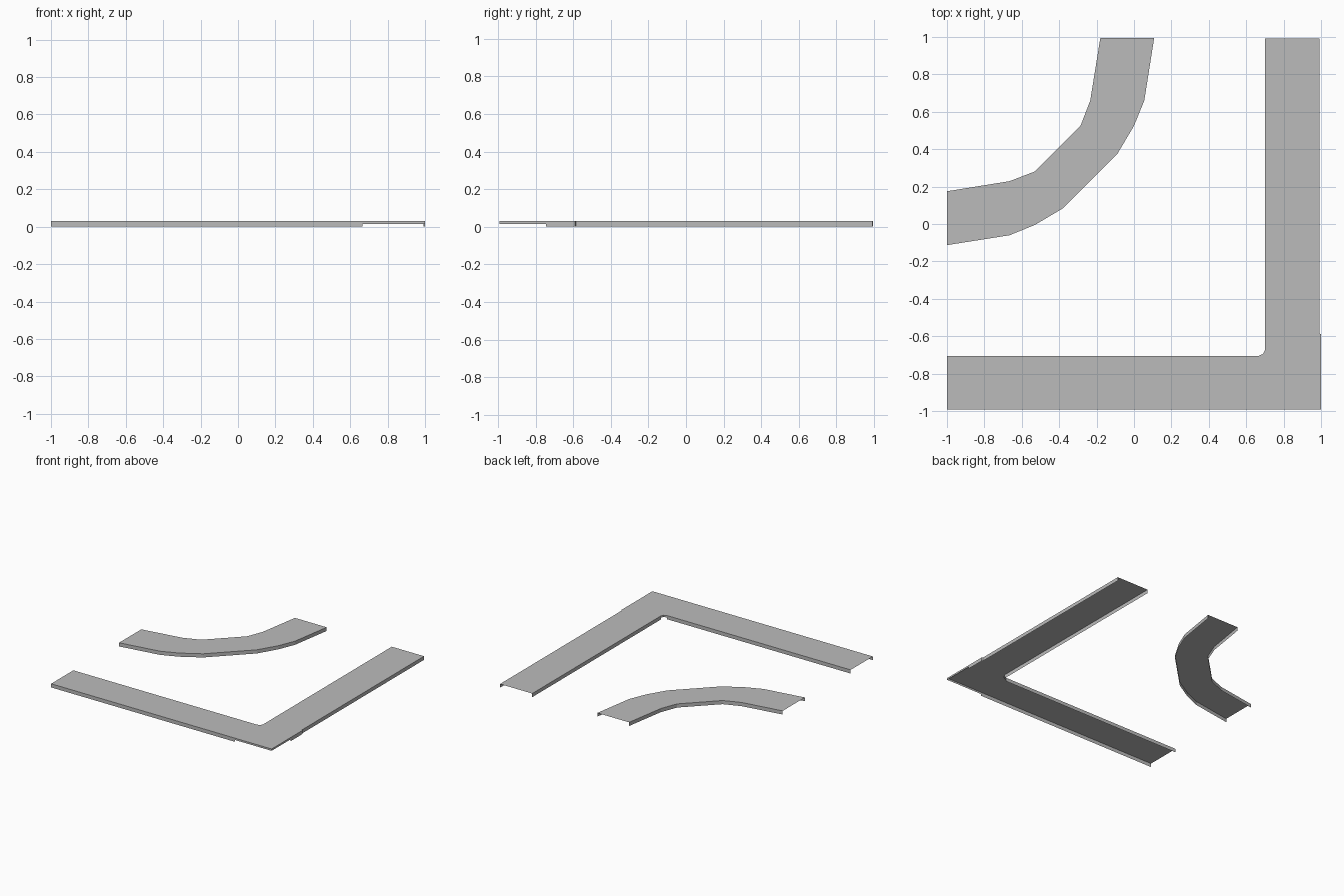
import bpy
import bmesh

TOP, MID, BASE = 0.03, 0.015, 0.0
SHIFT = -0.005

cube = bpy.data.objects.get("Cube")
if cube:
    bpy.data.objects.remove(cube, do_unlink=True)

grey = bpy.data.materials.new("plain grey")
grey.use_nodes = True
colour = (0.5, 0.5, 0.5, 1)
grey.diffuse_color = colour
grey.node_tree.nodes["Principled BSDF"].inputs["Base Color"].default_value = colour


def walkway(name, right, left, levels):
    """Flat deck between two rails, with open ends and a skirt under each rail."""
    bm = bmesh.new()
    rails = []
    for rail in (right, left[::-1]):
        rails.append([[bm.verts.new((x, y + SHIFT, z)) for x, y in rail] for z in levels])
    bm.faces.new(rails[0][0] + rails[1][0])
    for rows in rails:
        for upper, lower in zip(rows, rows[1:]):
            for i in range(len(upper) - 1):
                bm.faces.new((upper[i], lower[i], lower[i + 1], upper[i + 1]))
    mesh = bpy.data.meshes.new(name)
    bm.to_mesh(mesh)
    bm.free()
    mesh.materials.append(grey)
    obj = bpy.data.objects.new(name, mesh)
    bpy.context.collection.objects.link(obj)


def mirrored(half):
    """Complete a rail by reflecting it across the diagonal."""
    return half + [(-y, -x) for x, y in reversed(half)]


full = (TOP, MID, BASE)

# Straight arms
walkway("front_walkway", [(-1, -0.988), (0.666, -0.988)],
        [(-1, -0.7), (0.666, -0.7)], full)
walkway("side_walkway", [(1, -0.74), (1, -0.585), (0.992, -0.58), (0.992, 0.998)],
        [(0.7, -0.67), (0.7, 0.998)], full)

# Corner with a shallow skirt and a small inner chamfer
walkway("corner_walkway", [(0.666, -0.988), (1, -0.988), (1, -0.74)],
        [(0.666, -0.7), (0.69, -0.69), (0.7, -0.67)], (TOP, MID))

# Separate curved section
walkway("curved_walkway",
        mirrored([(-1, -0.108), (-0.665, -0.055), (-0.53, 0), (-0.378, 0.09)]),
        mirrored([(-1, 0.18), (-0.665, 0.234), (-0.53, 0.286)]), full)
